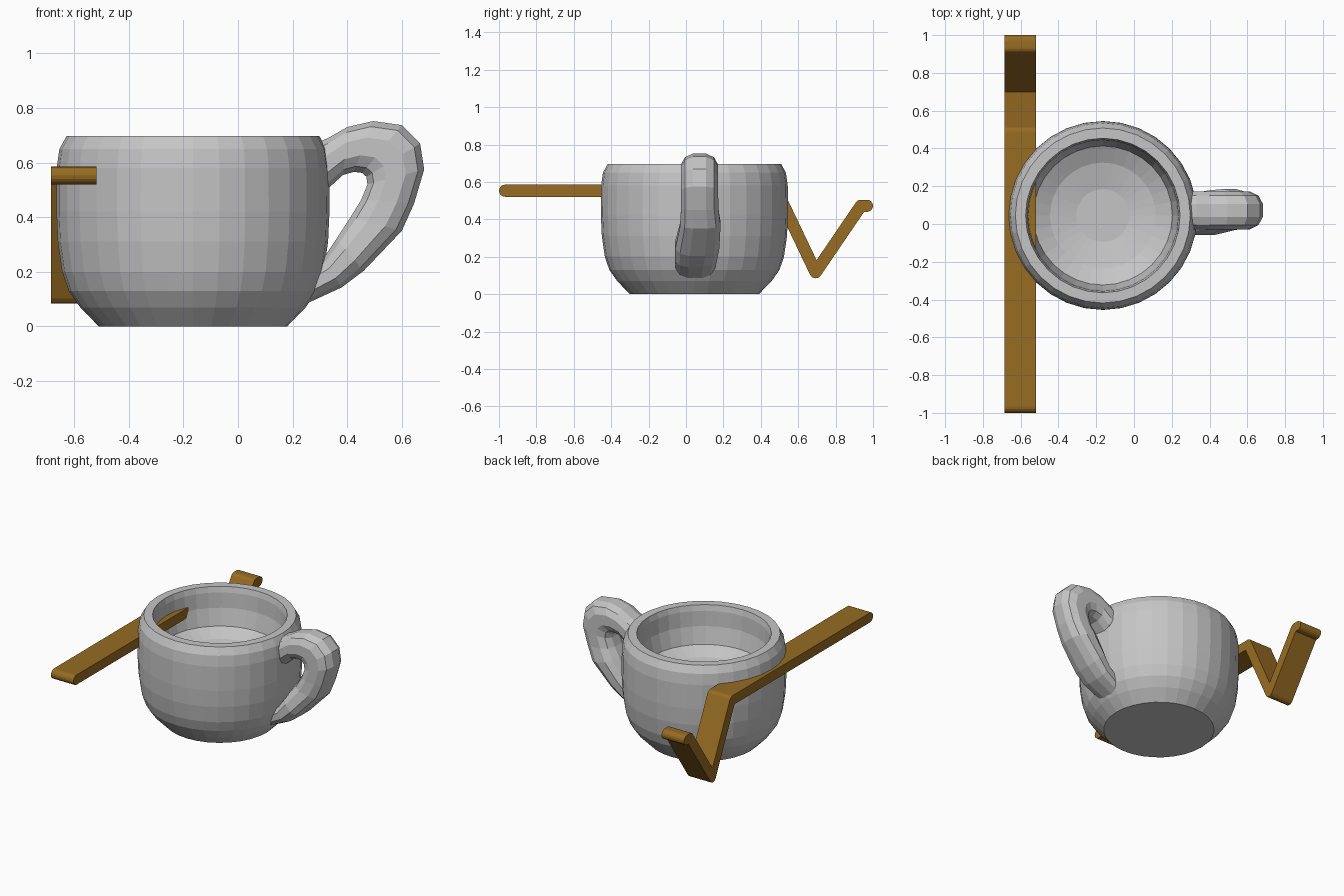
import bpy, bmesh, math
from mathutils import Vector

if "Cube" in bpy.data.objects:
    bpy.data.objects.remove(bpy.data.objects["Cube"])

CX, CY = -0.165, 0.045      # cup axis


def material(name, rgb):
    m = bpy.data.materials.new(name)
    m.diffuse_color = (*rgb, 1)
    m.use_nodes = True
    m.node_tree.nodes["Principled BSDF"].inputs["Base Color"].default_value = m.diffuse_color
    return m


grey = material("cup grey", (0.56, 0.56, 0.56))
brown = material("plank brown", (0.31, 0.15, 0.016))


def finish(name, bm, mat):
    bmesh.ops.recalc_face_normals(bm, faces=bm.faces)
    me = bpy.data.meshes.new(name)
    bm.to_mesh(me)
    bm.free()
    me.materials.append(mat)
    ob = bpy.data.objects.new(name, me)
    bpy.context.collection.objects.link(ob)
    return ob


def loft(name, rings, mat):
    """Skin a list of vertex rings and cap both ends."""
    bm = bmesh.new()
    loops = [[bm.verts.new(p) for p in ring] for ring in rings]
    n = len(loops[0])
    for a, b in zip(loops, loops[1:]):
        for i in range(n):
            j = (i + 1) % n
            bm.faces.new((a[i], a[j], b[j], b[i]))
    bm.faces.new(loops[0])
    bm.faces.new(loops[-1])
    return finish(name, bm, mat)


# Cup: outer wall, rim, inner wall and shallow bowl
profile = [(0.345, 0), (0.413, 0.07), (0.455, 0.13), (0.479, 0.2), (0.495, 0.31),
           (0.5, 0.42), (0.499, 0.58), (0.489, 0.65), (0.463, 0.697),
           (0.409, 0.697), (0.4, 0.66), (0.395, 0.56), (0.368, 0.45),
           (0.28, 0.405), (0.14, 0.375)]
SIDES = 32
loft("cup", [[(CX + r * math.cos(i * math.tau / SIDES),
               CY + r * math.sin(i * math.tau / SIDES), z) for i in range(SIDES)]
             for r, z in profile], grey)

# Handle: rounded sections between outer and inner outline points (x, z, x, z, y centre, half width)
sections = [(0.26, 0.66, 0.26, 0.46, 0.072, 0.1), (0.33, 0.69, 0.33, 0.505, 0.072, 0.1),
            (0.40, 0.73, 0.385, 0.555, 0.072, 0.1), (0.495, 0.752, 0.425, 0.566, 0.072, 0.1),
            (0.60, 0.737, 0.455, 0.562, 0.072, 0.1), (0.667, 0.67, 0.47, 0.548, 0.072, 0.1),
            (0.682, 0.575, 0.474, 0.52, 0.072, 0.1), (0.645, 0.45, 0.452, 0.465, 0.073, 0.1),
            (0.60, 0.35, 0.412, 0.4, 0.077, 0.108), (0.46, 0.203, 0.36, 0.32, 0.06, 0.118),
            (0.38, 0.143, 0.31, 0.245, 0.053, 0.112), (0.25, 0.083, 0.2, 0.17, 0.048, 0.1)]
rings = []
for ox, oz, ix, iz, y, w in sections:
    ring = []
    for k in range(12):
        a = (k + 0.5) * math.tau / 12
        c, s = [math.copysign((abs(v) / 0.966) ** 0.8, v) for v in (math.cos(a), math.sin(a))]
        ring.append(((ox + ix) / 2 + c * (ox - ix) / 2, y + s * w, (oz + iz) / 2 + c * (oz - iz) / 2))
    rings.append(ring)
loft("handle", rings, grey)

# Bent plank: a stroke of constant thickness along a zigzag in the y-z plane
H = 0.0325
path = [Vector(p) for p in ((-0.9675, 0.553), (0.485, 0.553), (0.693, 0.117),
                            (0.935, 0.472), (0.9675, 0.472))]


def side_of(pts):
    """Left offset of a path: round on outer bends, mitred on inner ones, round at the end."""
    out = []
    dirs = [(b - a).normalized() for a, b in zip(pts, pts[1:])]
    for p, d0, d1 in zip(pts[1:], dirs, dirs[1:] + [-dirs[-1]]):
        n0, n1 = Vector((-d0.y, d0.x)), Vector((-d1.y, d1.x))
        last = p is pts[-1]
        turn = -math.pi if last else math.atan2(d0.x * d1.y - d0.y * d1.x, d0.dot(d1))
        if turn < 0:
            a0 = math.atan2(n0.y, n0.x)
            steps = 8 if last else 4
            out += [p + H * Vector((math.cos(a0 + turn * k / steps), math.sin(a0 + turn * k / steps)))
                    for k in range(steps + 1)]
        else:
            m = (n0 + n1).normalized()
            out.append(p + m * H / m.dot(n0))
    return out


outline = side_of(path) + side_of(path[::-1])
loft("bent_plank", [[(x, p.x, p.y) for p in outline] for x in (-0.685, -0.519)], brown)
